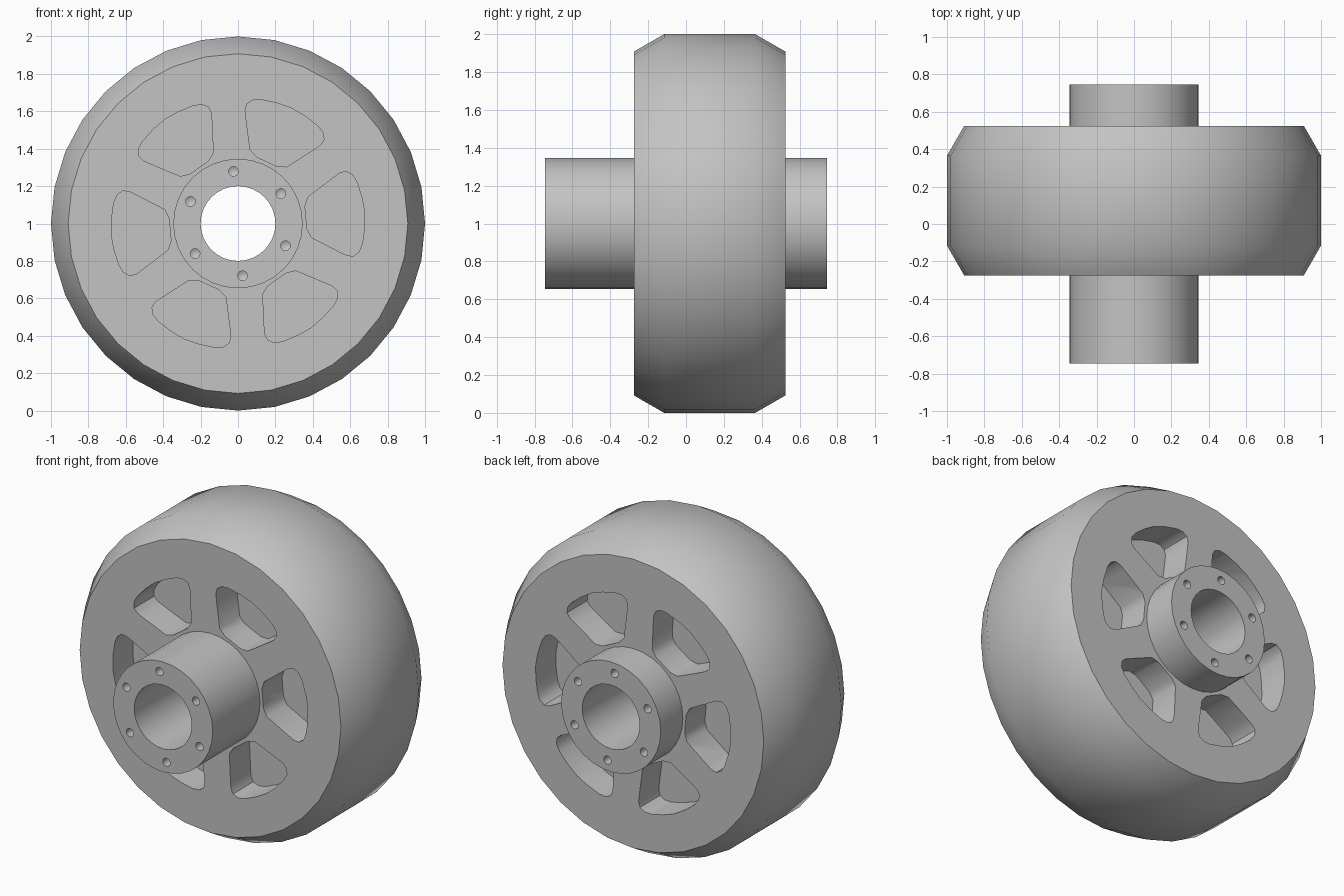
import bpy, bmesh
from math import sin, cos, pi, radians

cube = bpy.data.objects.get("Cube")
if cube:
    bpy.data.objects.remove(cube)

grey = bpy.data.materials.new("plain_grey")
grey.use_nodes = True
grey.diffuse_color = (0.55, 0.55, 0.55, 1)
grey.node_tree.nodes["Principled BSDF"].inputs["Base Color"].default_value = (0.55, 0.55, 0.55, 1)

MID, HALF = 0.125, 0.4          # wheel centre and half width along y
FRONT, BACK = MID - HALF, MID + HALF
HUB_END = 0.745
TURN = radians(5)               # angular offset of the pockets and bolt holes


def finish(name, bm):
    bmesh.ops.recalc_face_normals(bm, faces=bm.faces)
    mesh = bpy.data.meshes.new(name)
    bm.to_mesh(mesh)
    bm.free()
    mesh.materials.append(grey)
    obj = bpy.data.objects.new(name, mesh)
    bpy.context.collection.objects.link(obj)
    return obj


def revolve(name, profile, sides=32):
    """Turn a closed (radius, y) profile about the axle."""
    bm = bmesh.new()
    rings = []
    for i in range(sides):
        a = 2 * pi * i / sides
        rings.append([bm.verts.new((r * cos(a), y, 1 + r * sin(a))) for r, y in profile])
    n = len(profile)
    for i in range(sides):
        a, b = rings[i], rings[(i + 1) % sides]
        for j in range(n):
            k = (j + 1) % n
            bm.faces.new((a[j], a[k], b[k], b[j]))
    return finish(name, bm)


def add_prism(bm, outline, angle, y0, y1, tip=0):
    """Extrude a (radial, tangential) outline along y, with an optional cone tip."""
    c, s = cos(angle), sin(angle)
    ends = [[bm.verts.new((u * c - v * s, y, 1 + u * s + v * c)) for u, v in outline]
            for y in (y0, y1)]
    n = len(outline)
    for i in range(n):
        j = (i + 1) % n
        bm.faces.new((ends[0][i], ends[0][j], ends[1][j], ends[1][i]))
    bm.faces.new(ends[0])
    cap = bm.faces.new(ends[1])
    if tip:
        top = bmesh.ops.poke(bm, faces=[cap])["verts"][0]
        top.co.y += tip


def cut(target, cutter):
    mod = target.modifiers.new("cut", 'BOOLEAN')
    mod.operation = 'DIFFERENCE'
    mod.solver = 'EXACT'
    mod.object = cutter
    bpy.context.view_layer.objects.active = target
    bpy.ops.object.modifier_apply(modifier=mod.name)
    bpy.data.objects.remove(cutter)


# Tyre: ring with chamfered shoulders
tyre = revolve("tyre", [
    (0.8, FRONT), (0.908, FRONT), (1, FRONT + 0.16),
    (1, BACK - 0.16), (0.908, BACK), (0.8, BACK)])

# Rim disc with the hub barrel and bore
rim = revolve("rim_and_hub", [
    (0.2, -HUB_END), (0.346, -HUB_END), (0.346, FRONT), (0.8, FRONT),
    (0.8, BACK), (0.346, BACK), (0.346, HUB_END), (0.2, HUB_END)])

# Rounded pockets sunk into both faces, leaving a web between them
half = [(0.365, 0.06), (0.385, 0.108), (0.53, 0.2), (0.565, 0.221), (0.6, 0.227),
        (0.632, 0.207), (0.653, 0.165), (0.672, 0.08)]
pocket = half + [(0.68, 0)] + [(u, -v) for u, v in reversed(half)]
DEPTH = 0.2
bm = bmesh.new()
for i in range(6):
    a = TURN + i * pi / 3
    add_prism(bm, pocket, a, FRONT - 0.1, FRONT + DEPTH)
    add_prism(bm, pocket, a, BACK + 0.1, BACK - DEPTH)
cut(rim, finish("pocket_cutter", bm))

# Drilled bolt holes in both hub ends
hole = [(0.28 + 0.026 * cos(t * pi / 6), 0.026 * sin(t * pi / 6)) for t in range(12)]
bm = bmesh.new()
for i in range(6):
    a = TURN + pi / 6 + i * pi / 3
    for side in (-1, 1):
        add_prism(bm, hole, a, side * (HUB_END + 0.05), side * (HUB_END - 0.15), -side * 0.015)
cut(rim, finish("bolt_hole_cutter", bm))

# Smooth round walls, keep sharp rims
for obj in (tyre, rim):
    bpy.ops.object.select_all(action='DESELECT')
    obj.select_set(True)
    bpy.context.view_layer.objects.active = obj
    bpy.ops.object.shade_smooth_by_angle(angle=radians(35))
